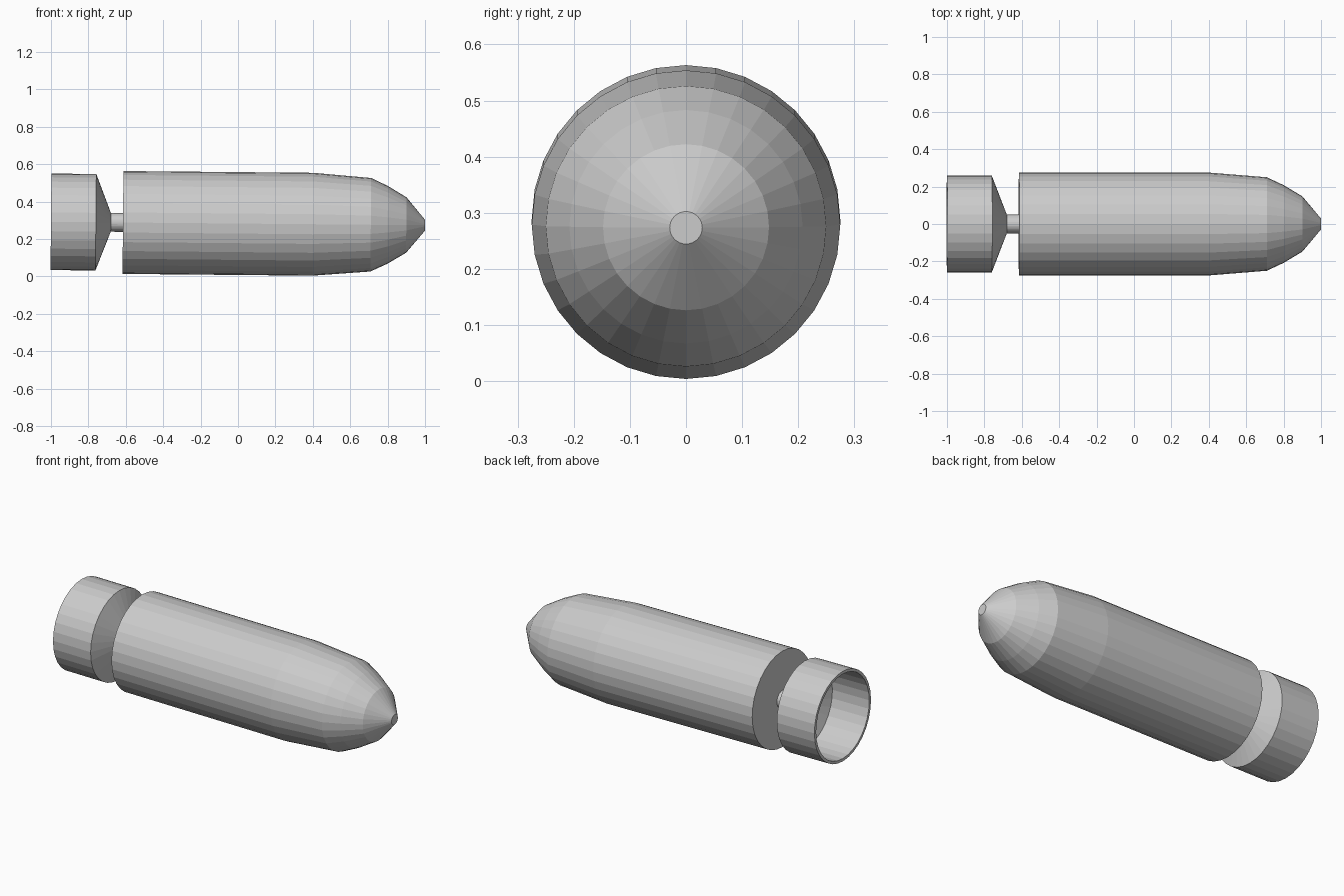
import bpy, bmesh, math

if "Cube" in bpy.data.objects:
    bpy.data.objects.remove(bpy.data.objects["Cube"])

SIDES = 32
TILT = 0.0092      # the whole craft dips slightly towards the nose
AXIS_Z = 0.2825    # axis height at x = 0


def lathe(name, profile):
    """Spin (x, radius) points around the x axis; radius 0 closes an end."""
    bm = bmesh.new()
    rings = []
    for x, r in profile:
        if r == 0:
            rings.append([bm.verts.new((x, 0, 0))] * SIDES)
            continue
        rings.append([bm.verts.new((x, r * math.sin(2 * math.pi * i / SIDES),
                                    r * math.cos(2 * math.pi * i / SIDES)))
                      for i in range(SIDES)])
    for a, b in zip(rings, rings[1:]):
        for i in range(SIDES):
            j = (i + 1) % SIDES
            bm.faces.new(list(dict.fromkeys((a[i], a[j], b[j], b[i]))))
    bmesh.ops.recalc_face_normals(bm, faces=bm.faces)
    mesh = bpy.data.meshes.new(name)
    bm.to_mesh(mesh)
    bm.free()
    obj = bpy.data.objects.new(name, mesh)
    bpy.context.collection.objects.link(obj)
    obj.location.z = AXIS_Z
    obj.rotation_euler.y = TILT
    return obj


# Closed hull with a blunt rear and faceted nose
lathe("hull", [(-0.615, 0), (-0.615, 0.275), (0.4, 0.275), (0.71, 0.25),
               (0.8, 0.208), (0.9, 0.148), (1.0, 0.029), (1.0, 0)])

# Thin connecting neck
lathe("neck", [(-0.70, 0), (-0.70, 0.05), (-0.60, 0.05), (-0.60, 0)])

# Hollow tail nozzle: outer skin, rim, then inner wall and cone
lathe("nozzle", [(-0.68, 0), (-0.68, 0.05), (-0.76, 0.258), (-1.0, 0.258),
                 (-1.0, 0.242), (-0.765, 0.242), (-0.70, 0.05), (-0.70, 0)])
